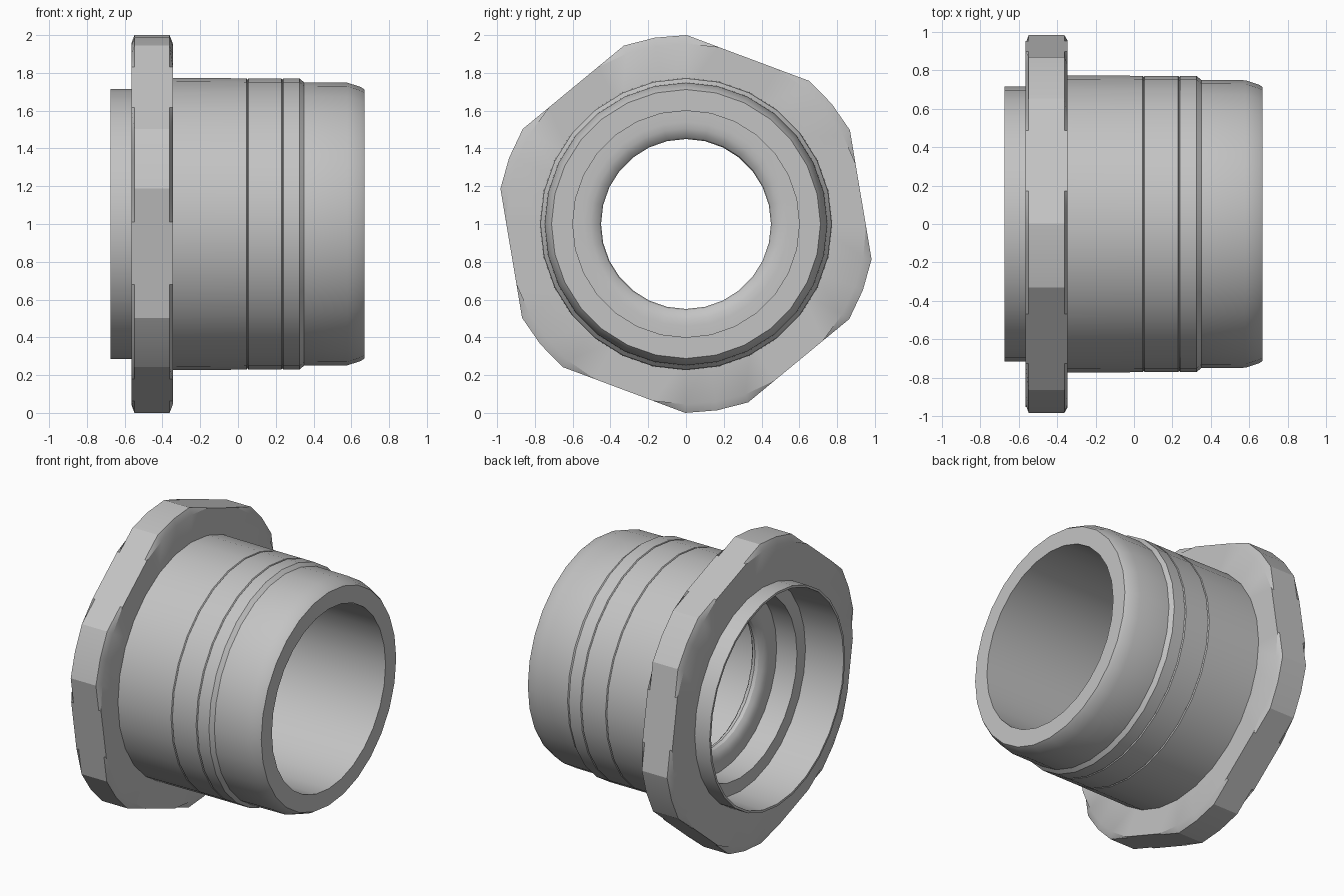
import bpy, bmesh, math

if "Cube" in bpy.data.objects:
    bpy.data.objects.remove(bpy.data.objects["Cube"], do_unlink=True)

steel = bpy.data.materials.new("plain grey metal")
steel.use_nodes = True
grey = (0.55, 0.55, 0.55, 1)
steel.diffuse_color = grey
steel.node_tree.nodes["Principled BSDF"].inputs["Base Color"].default_value = grey


def loft(name, rings, angles):
    """Join closed rings around the x axis; each ring is (x, radius function)."""
    bm = bmesh.new()
    loops = []
    for x, radius in rings:
        loops.append([bm.verts.new((x, radius(a) * math.cos(a), 1 + radius(a) * math.sin(a)))
                      for a in angles])
    n = len(angles)
    for k, loop in enumerate(loops):
        nxt = loops[(k + 1) % len(loops)]
        for i in range(n):
            j = (i + 1) % n
            bm.faces.new((loop[i], loop[j], nxt[j], nxt[i]))
    bmesh.ops.recalc_face_normals(bm, faces=bm.faces)
    mesh = bpy.data.meshes.new(name)
    bm.to_mesh(mesh)
    bm.free()
    mesh.materials.append(steel)
    obj = bpy.data.objects.new(name, mesh)
    bpy.context.collection.objects.link(obj)
    bpy.ops.object.select_all(action='DESELECT')
    obj.select_set(True)
    bpy.context.view_layer.objects.active = obj
    bpy.ops.object.shade_smooth_by_angle(angle=math.radians(22))
    return obj


def lathe(name, profile, sides=28):
    angles = [math.tau * i / sides for i in range(sides)]
    return loft(name, [(x, lambda a, r=r: r) for x, r in profile], angles)


# Tube: stepped outside with shallow grooves, collar and chamfered mouth, then the bore
outer = [(-0.675, 0.715), (-0.5, 0.715), (-0.48, 0.775)]
for groove in (0.05, 0.235):
    outer += [(groove - 0.005, 0.771), (groove, 0.764), (groove + 0.005, 0.771)]
outer += [(0.325, 0.771), (0.35, 0.75), (0.58, 0.748), (0.65, 0.725), (0.67, 0.712)]
bore = [(0.67, 0.6), (-0.4, 0.6), (-0.4, 0.69), (-0.675, 0.7)]
lathe("tube_body", outer + bore)

# Rounded lip inside the bore
middle, half = -0.195, 0.055
lip = [(middle - half, 0.61)]
for i in range(9):
    t = math.pi * i / 8
    lip.append((middle - half * math.cos(t), 0.54 - 0.09 * math.sin(t)))
lip.append((middle + half, 0.61))
lathe("inner_lip", lip)

# Hexagonal flange with rounded corners and chamfered edges
apothem = 0.938
turn = math.radians(9.5)
corner = math.acos(apothem)
step = math.tau / 6
angles = []
for k in range(6):
    for offset in (-corner, -corner / 2, 0, corner / 2, corner, step / 2):
        angles.append(turn + k * step + offset)


def hexagon(a):
    d = (a - turn + step / 2) % step - step / 2
    return min(1.0, apothem / math.cos(d))


def face_edge(a):
    return min(hexagon(a), 0.955)


def hole(a):
    return 0.707


loft("hex_flange", [(-0.565, hole), (-0.565, face_edge), (-0.548, hexagon),
                    (-0.362, hexagon), (-0.345, face_edge), (-0.345, hole)], angles)
